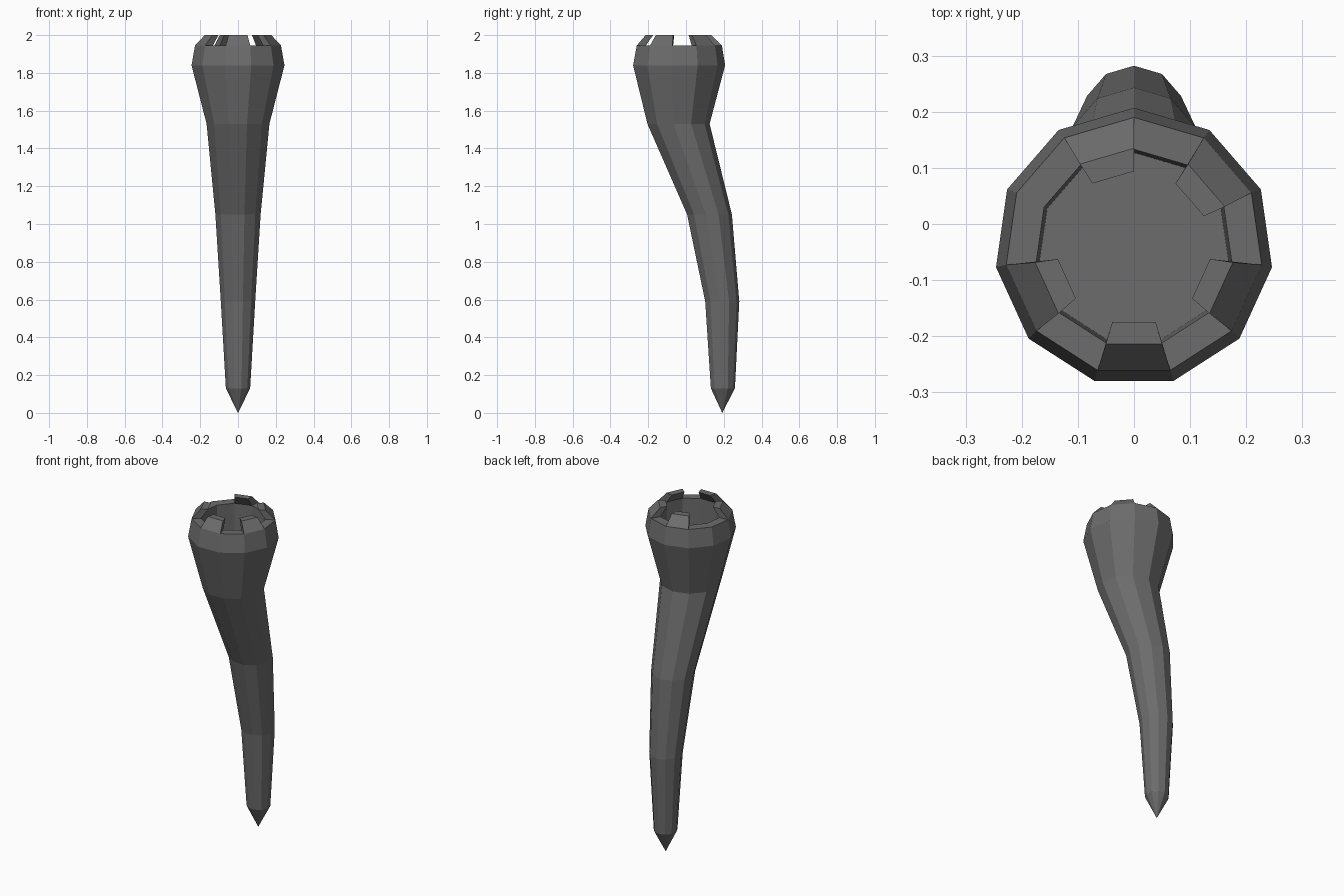
import bpy, math

if "Cube" in bpy.data.objects:
    bpy.data.objects.remove(bpy.data.objects["Cube"])

SIDES = 11
grey = bpy.data.materials.new("dark grey")
grey.diffuse_color = (0.15, 0.15, 0.15, 1)
grey.use_nodes = True
grey.node_tree.nodes["Principled BSDF"].inputs["Base Color"].default_value = grey.diffuse_color


def point(k, r, cy, z):
    """Corner k of an 11-sided ring, counted clockwise from the back."""
    a = math.pi / 2 - k * 2 * math.pi / SIDES
    return (r * math.cos(a), cy + r * math.sin(a), z)


def make(name, verts, faces):
    mesh = bpy.data.meshes.new(name)
    mesh.from_pydata(verts, [], faces)
    mesh.materials.append(grey)
    mesh.update()
    obj = bpy.data.objects.new(name, mesh)
    bpy.context.collection.objects.link(obj)
    return obj


# Curved hollow handle: rings (radius, y centre, z) from the tip to the cup floor
RIM = (0.23, -0.04, 1.945)
INNER = (0.176, -0.043, 1.945)
rings = [
    (0.065, 0.194, 0.13),
    (0.092, 0.19, 0.59),
    (0.121, 0.122, 1.05),
    (0.168, -0.043, 1.53),
    (0.2485, -0.0415, 1.84),
    RIM,
    INNER,
    (0.17, -0.043, 1.60),
]
verts = [point(k, *ring) for ring in rings for k in range(SIDES)]
faces = []
for i in range(len(rings) - 1):
    for k in range(SIDES):
        a, b = i * SIDES + k, i * SIDES + (k + 1) % SIDES
        faces.append((a, a + SIDES, b + SIDES, b))
# pointed tip
tip = len(verts)
verts.append((0, 0.192, 0))
faces += [(tip, k, (k + 1) % SIDES) for k in range(SIDES)]
# floor of the cup
floor = (len(rings) - 1) * SIDES
faces.append(tuple(floor + k for k in reversed(range(SIDES))))
make("curved_handle", verts, faces)

# Inward leaning teeth around the rim
TOP_OUT = (0.178, -0.043, 2.0)
TOP_IN = (0.137, -0.043, 2.0)
for n, k in enumerate((1, 3, 5, 7, 10)):
    tv = [point(j, *ring) for ring in (RIM, TOP_OUT, TOP_IN, INNER) for j in (k, k + 1)]
    tf = [(0, 2, 3, 1), (2, 4, 5, 3), (4, 6, 7, 5), (6, 0, 1, 7),
          (0, 6, 4, 2), (1, 3, 5, 7)]
    make(f"rim_tooth_{n + 1}", tv, tf)
